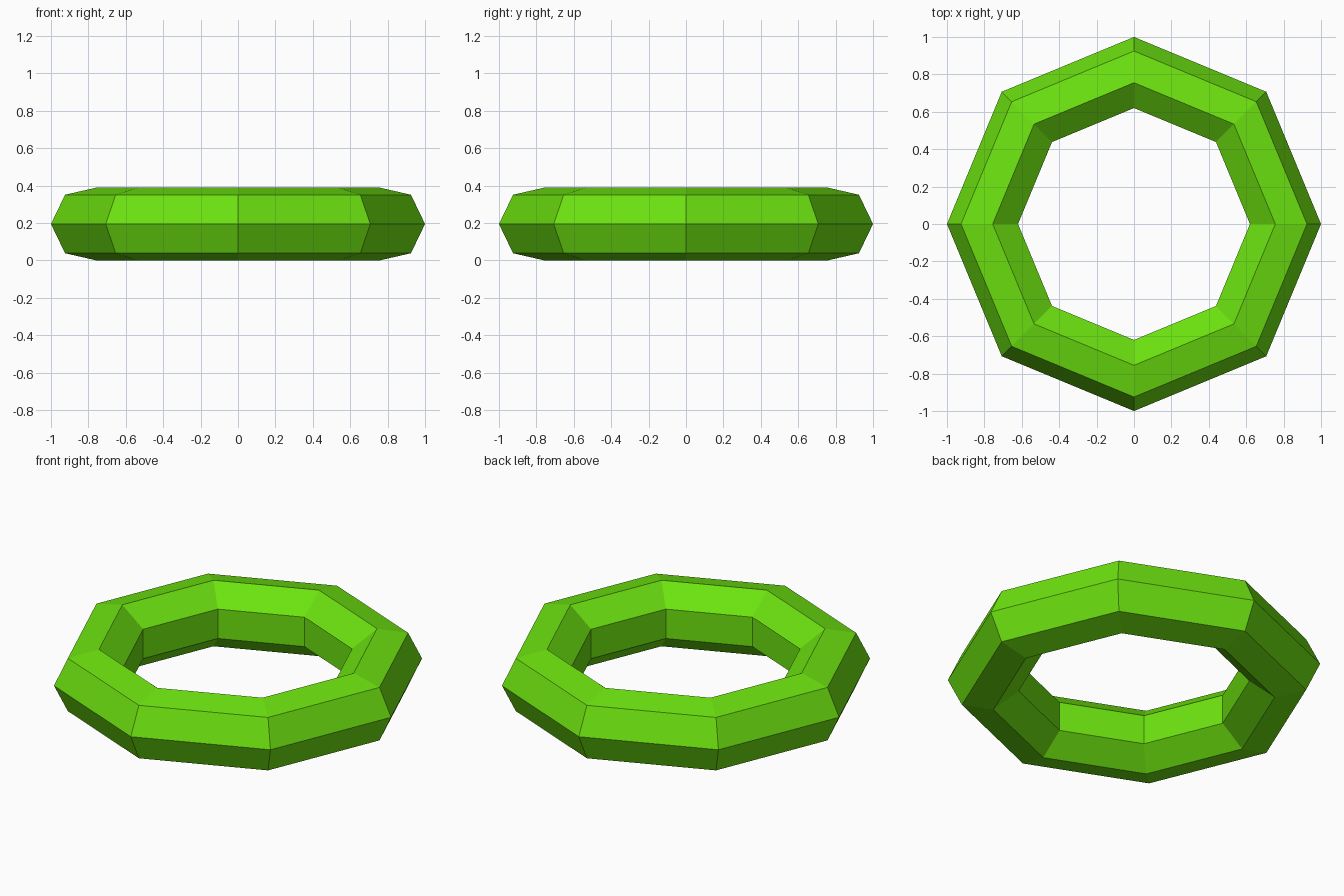
import bpy

if "Cube" in bpy.data.objects:
    bpy.data.objects.remove(bpy.data.objects["Cube"])

# Colour
green = bpy.data.materials.new("bright green")
green.diffuse_color = (0.15, 0.76, 0.005, 1)
green.use_nodes = True
green.node_tree.nodes["Principled BSDF"].inputs["Base Color"].default_value = green.diffuse_color

# Faceted ring: eight segments around, seven-sided cross-section
bpy.ops.mesh.primitive_torus_add(
    major_segments=8, minor_segments=7,
    major_radius=0.8, minor_radius=0.2,
    location=(0, 0, 0.195))
ring = bpy.context.object
ring.name = "faceted_ring"
ring.data.materials.append(green)
bpy.ops.object.shade_flat()
